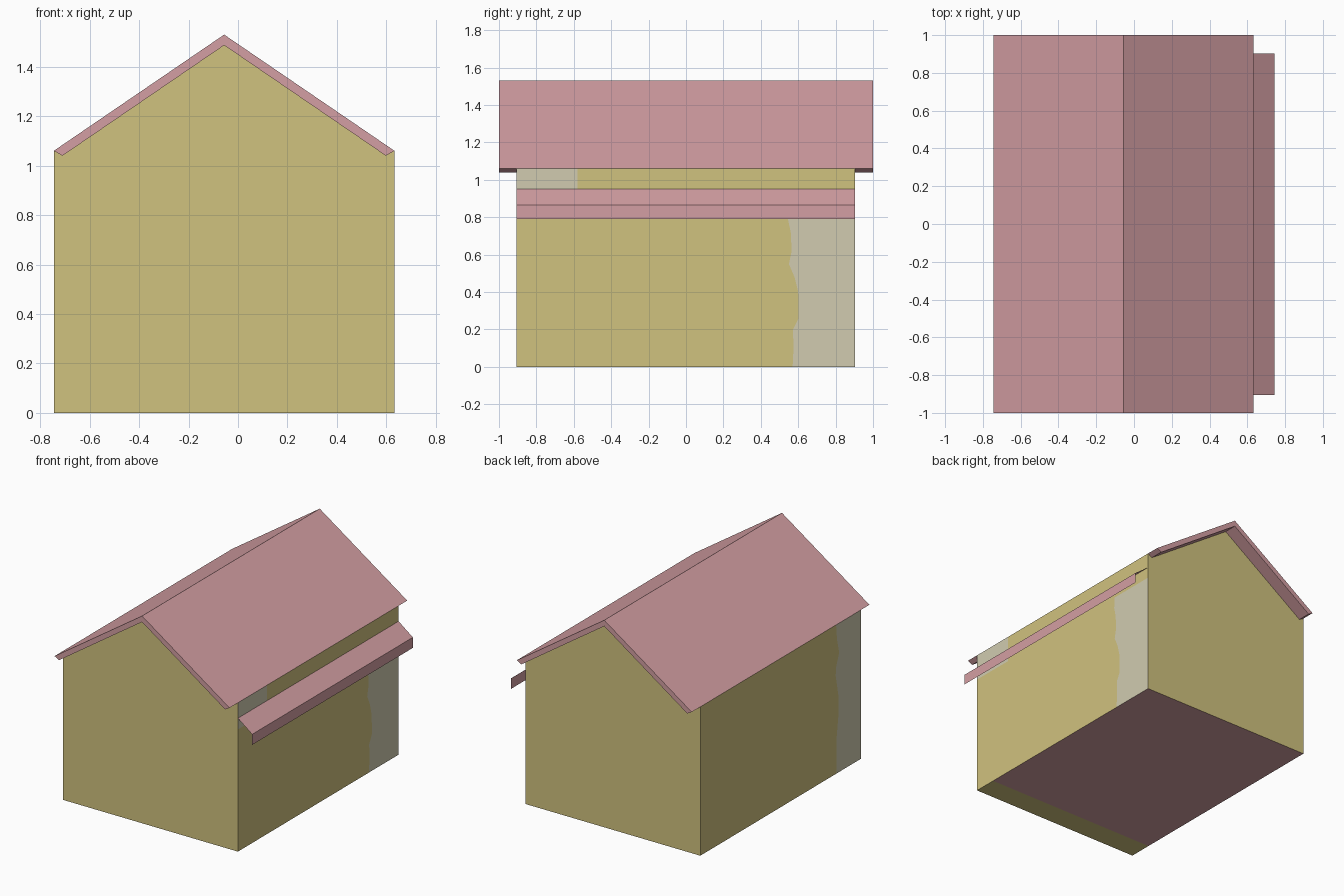
import bpy

if "Cube" in bpy.data.objects:
    bpy.data.objects.remove(bpy.data.objects["Cube"])


def material(name, rgb):
    lin = [((c / 255 + 0.055) / 1.055) ** 2.4 for c in rgb]
    m = bpy.data.materials.new(name)
    m.diffuse_color = (*lin, 1)
    m.use_nodes = True
    m.node_tree.nodes["Principled BSDF"].inputs["Base Color"].default_value = m.diffuse_color
    return m


YELLOW = material("yellow plaster", (208, 194, 126))
GREY = material("bare grey plaster", (209, 203, 176))
PINK = material("pink tile", (212, 159, 163))

X0, X1, XM = -0.745, 0.633, -0.056      # left wall, right wall, ridge
Y0, Y1 = -0.905, 0.903                  # front and back walls
EAVE = 1.06


def make(name, polys, mats):
    """polys: list of (points, material slot)."""
    verts, faces, index = [], [], {}
    for pts, _ in polys:
        face = []
        for p in pts:
            key = tuple(round(c, 4) for c in p)
            if key not in index:
                index[key] = len(verts)
                verts.append(key)
            face.append(index[key])
        faces.append(face)
    me = bpy.data.meshes.new(name)
    me.from_pydata(verts, [], faces)
    for m in mats:
        me.materials.append(m)
    for f, (_, slot) in zip(me.polygons, polys):
        f.material_index = slot
    me.update()
    ob = bpy.data.objects.new(name, me)
    bpy.context.collection.objects.link(ob)
    return ob


def side_wall(name, x, edge, slots):
    """Wall split along a wavy edge of (z, y) points; slots = front, back part."""
    polys = []
    for (za, ya), (zb, yb) in zip(edge, edge[1:]):
        for quad, slot in (
            ([(x, Y0, za), (x, ya, za), (x, yb, zb), (x, Y0, zb)], slots[0]),
            ([(x, ya, za), (x, Y1, za), (x, Y1, zb), (x, yb, zb)], slots[1]),
        ):
            polys.append((quad if x > 0 else quad[::-1], slot))
    make(name, polys, [YELLOW, GREY])


# Side walls with worn plaster at one end
side_wall("right_wall", X1,
          [(0, 0.57), (0.1, 0.575), (0.2, 0.572), (0.26, 0.602), (0.4, 0.60),
           (0.48, 0.58), (0.55, 0.55), (0.62, 0.565), (0.72, 0.56), (0.79, 0.545),
           (0.87, 0.55)], (0, 1))
side_wall("right_wall_upper", X1, [(0.87, -0.58), (EAVE, -0.58)], (1, 0))
side_wall("left_wall", X0,
          [(0, -0.63), (0.25, -0.63), (0.4, -0.65), (0.55, -0.65), (0.7, -0.62),
           (0.76, -0.625), (0.85, -0.66), (0.95, -0.635), (EAVE, -0.625)], (1, 0))

# Gable walls, notched to fit under the roof
gable = [(X0, 0), (X1, 0), (X1, EAVE), (X1 - 0.035, 1.04), (XM, 1.487),
         (X0 + 0.035, 1.04), (X0, EAVE)]
make("front_gable", [([(x, Y0, z) for x, z in gable], 0)], [YELLOW])
make("back_gable", [([(x, Y1, z) for x, z in gable[::-1]], 0)], [YELLOW])

# Underside, with a yellow strip along the front
YS = -0.735
make("floor", [
    ([(X0, Y0, 0), (X0, YS, 0), (X1, YS, 0), (X1, Y0, 0)], 0),
    ([(X0, YS, 0), (X0, Y1, 0), (X1, Y1, 0), (X1, YS, 0)], 1)], [YELLOW, PINK])

# Roof: chevron section swept front to back
section = [(X0, EAVE), (X0 + 0.035, 1.04), (XM, 1.487), (X1 - 0.035, 1.04),
           (X1, EAVE), (XM, 1.53)]
n = len(section)
roof = []
for i in range(n):
    (xa, za), (xb, zb) = section[i], section[(i + 1) % n]
    roof.append(([(xa, -1, za), (xa, 1, za), (xb, 1, zb), (xb, -1, zb)], 0))
# End faces, split at the ridge so each half is convex
for half in ([0, 1, 2, 5], [5, 2, 3, 4]):
    pts = [section[i] for i in half]
    roof.append(([(x, -1, z) for x, z in pts], 0))
    roof.append(([(x, 1, z) for x, z in pts[::-1]], 0))
make("roof", roof, [PINK])

# Awning: open sloped sheet with a hanging front strip
strip = [(X1, 0.95), (0.745, 0.865), (0.745, 0.79)]
make("awning", [([(xa, Y0, za), (xb, Y0, zb), (xb, Y1, zb), (xa, Y1, za)], 0)
                for (xa, za), (xb, zb) in zip(strip, strip[1:])], [PINK])
